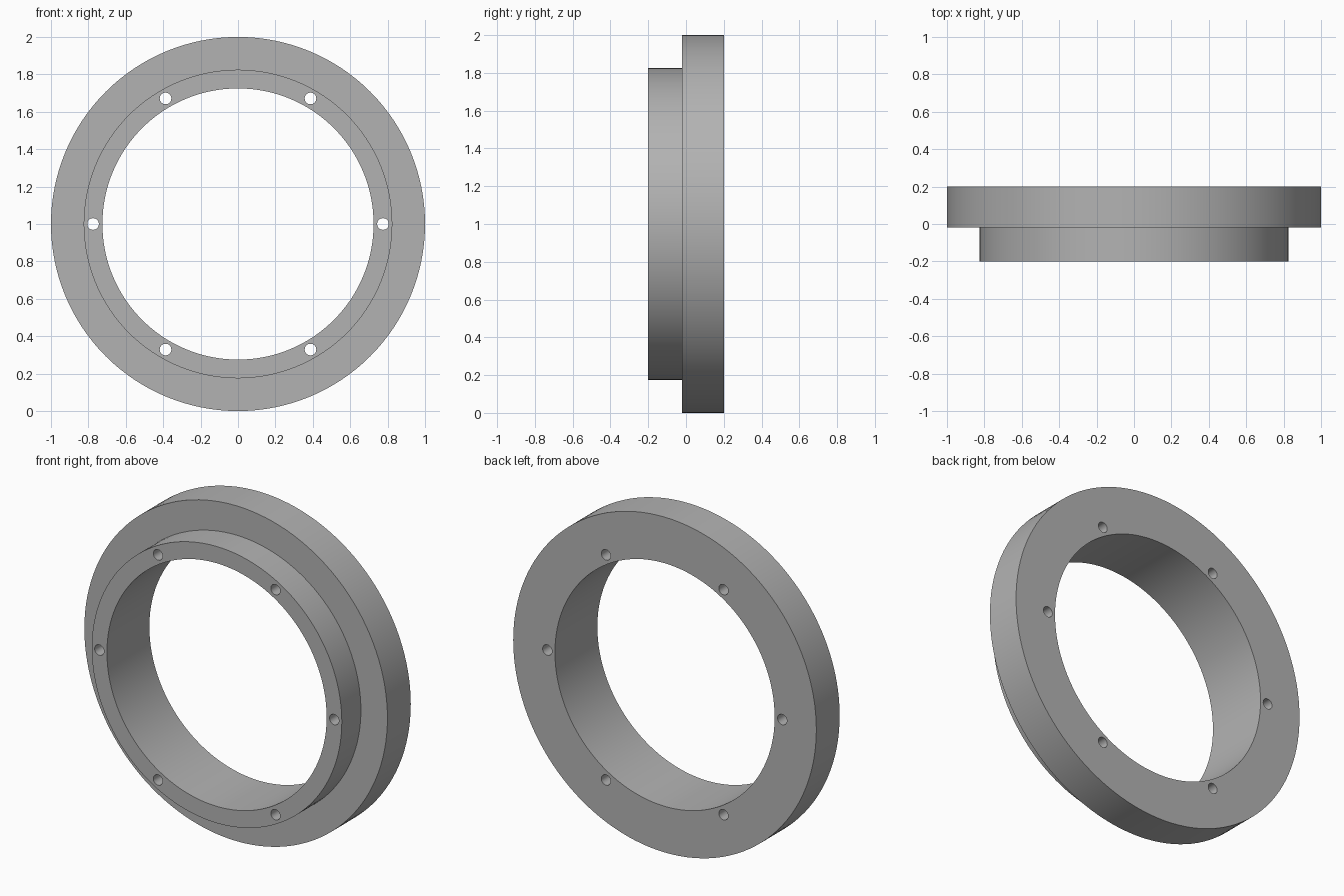
import bpy, bmesh
from math import cos, sin, pi, radians
from mathutils import Matrix, Vector

cube = bpy.data.objects.get("Cube")
if cube:
    bpy.data.objects.remove(cube, do_unlink=True)

CENTRE = Vector((0, 0, 1))
SEGMENTS = 128
HOLES = 6

grey = bpy.data.materials.new("plain grey")
grey.use_nodes = True
colour = (0.45, 0.45, 0.45, 1)
grey.diffuse_color = colour
grey.node_tree.nodes["Principled BSDF"].inputs["Base Color"].default_value = colour


def make_object(name, bm):
    bmesh.ops.recalc_face_normals(bm, faces=bm.faces)
    mesh = bpy.data.meshes.new(name)
    bm.to_mesh(mesh)
    bm.free()
    mesh.materials.append(grey)
    obj = bpy.data.objects.new(name, mesh)
    bpy.context.collection.objects.link(obj)
    return obj


# Stepped ring: closed (radius, y) profile turned about the y axis
profile = [(0.725, -0.2), (0.825, -0.2), (0.825, -0.02),
           (1.0, -0.02), (1.0, 0.2), (0.725, 0.2)]
bm = bmesh.new()
loops = []
for i in range(SEGMENTS):
    a = 2 * pi * i / SEGMENTS
    loops.append([bm.verts.new(CENTRE + Vector((r * cos(a), y, r * sin(a))))
                  for r, y in profile])
for i, here in enumerate(loops):
    there = loops[(i + 1) % SEGMENTS]
    for j in range(len(profile)):
        k = (j + 1) % len(profile)
        bm.faces.new((here[j], here[k], there[k], there[j]))
ring = make_object("flanged_ring", bm)

# Bolt hole cutters around the bore
bm = bmesh.new()
for i in range(HOLES):
    a = 2 * pi * i / HOLES
    place = Matrix.Translation(CENTRE + 0.775 * Vector((cos(a), 0, sin(a))))
    bmesh.ops.create_cone(bm, cap_ends=True, segments=32, radius1=0.031,
                          radius2=0.031, depth=0.6,
                          matrix=place @ Matrix.Rotation(pi / 2, 4, "X"))
cutter = make_object("bolt_hole_cutter", bm)
cutter.hide_render = True

# Cut the holes, then drop the cutter
cut = ring.modifiers.new("bolt_holes", "BOOLEAN")
cut.operation = "DIFFERENCE"
cut.solver = "EXACT"
cut.object = cutter
bpy.ops.object.select_all(action="DESELECT")
ring.select_set(True)
bpy.context.view_layer.objects.active = ring
bpy.ops.object.modifier_apply(modifier=cut.name)
bpy.data.objects.remove(cutter, do_unlink=True)

bpy.ops.object.shade_smooth_by_angle(angle=radians(30))
